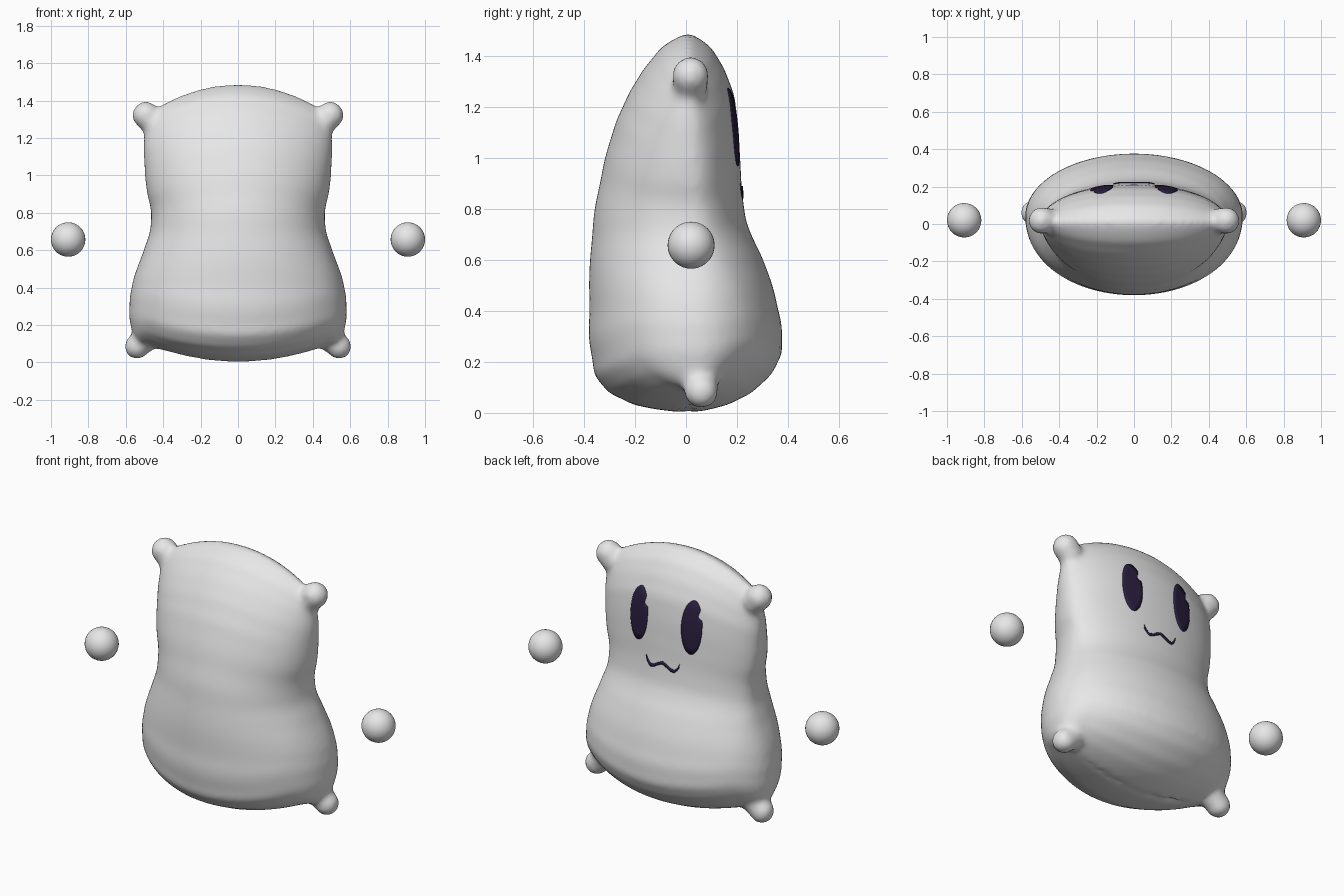
import bpy, bmesh, math
from mathutils import Vector, Matrix
from mathutils.bvhtree import BVHTree

if "Cube" in bpy.data.objects:
    bpy.data.objects.remove(bpy.data.objects["Cube"])


def material(name, rgb):
    m = bpy.data.materials.new(name)
    m.use_nodes = True
    m.diffuse_color = (*rgb, 1)
    m.node_tree.nodes["Principled BSDF"].inputs["Base Color"].default_value = (*rgb, 1)
    return m


fabric = material("pale grey fabric", (0.8, 0.8, 0.8))
ink = material("dark violet ink", (0.022, 0.013, 0.048))


def finish(bm, name, mat):
    bmesh.ops.recalc_face_normals(bm, faces=bm.faces)
    for f in bm.faces:
        f.smooth = True
    me = bpy.data.meshes.new(name)
    bm.to_mesh(me)
    bm.free()
    me.materials.append(mat)
    ob = bpy.data.objects.new(name, me)
    bpy.context.collection.objects.link(ob)
    return ob


def curve(keys, t):
    """Smooth interpolation through (position, value) keys."""
    n = len(keys)
    i = max(0, min(n - 2, sum(k[0] <= t for k in keys) - 1))

    def slope(j):
        a, b = keys[max(j - 1, 0)], keys[min(j + 1, n - 1)]
        return (b[1] - a[1]) / (b[0] - a[0])

    (x0, y0), (x1, y1) = keys[i], keys[i + 1]
    h = x1 - x0
    u = (t - x0) / h
    a, b = y0 + slope(i) * h * u, y1 - slope(i + 1) * h * (1 - u)
    s = u * u * (3 - 2 * u)
    return a * (1 - s) + b * s


# Pillow body: rings follow the side profile, top and bottom edges bow outwards
HEIGHT = 1.49
back = [(0, 0), (0.02, -0.15), (0.05, -0.24), (0.1, -0.32), (0.2, -0.365), (0.4, -0.378),
        (0.7, -0.367), (0.9, -0.337), (1.1, -0.287), (1.2, -0.247), (1.3, -0.195),
        (1.4, -0.122), (1.45, -0.07), (HEIGHT, 0.01)]
belly = [(0, 0.02), (0.02, 0.12), (0.05, 0.2), (0.1, 0.28), (0.2, 0.36), (0.28, 0.375),
         (0.4, 0.362), (0.6, 0.302), (0.7, 0.255), (0.8, 0.228), (1, 0.212), (1.2, 0.195),
         (1.3, 0.168), (1.4, 0.118), (1.45, 0.075), (HEIGHT, 0.01)]
width = [(0.08, 0.54), (0.2, 0.575), (0.3, 0.58), (0.4, 0.57), (0.5, 0.543), (0.6, 0.503),
         (0.75, 0.465), (0.9, 0.487), (1.05, 0.5), (1.2, 0.503), (1.33, 0.49)]
SIDES, RINGS = 96, 70
bm = bmesh.new()
rings = []
for r in range(RINGS + 1):
    s = HEIGHT * (0.5 - 0.5 * math.cos(math.pi * (0.02 + 0.96 * r / RINGS)))
    w = curve(width, 0.08 + s / HEIGHT * 1.25)
    seam = 0.05 - 0.04 * s / HEIGHT
    ring = []
    for k in range(SIDES):
        a = 2 * math.pi * k / SIDES
        x = w * math.cos(a)
        edge = curve(belly if math.sin(a) > 0 else back, s)
        y = seam + (edge - seam) * abs(math.sin(a)) ** (1 if math.sin(a) > 0 else 0.92)
        low = min(0.4 * x * x, 0.09)
        high = HEIGHT - 0.65 * x * x
        ring.append(bm.verts.new((x, y, low + (high - low) * s / HEIGHT)))
    rings.append(ring)
for p, q in zip(rings, rings[1:]):
    for k in range(SIDES):
        n = (k + 1) % SIDES
        bm.faces.new((p[k], p[n], q[n], q[k]))
bm.faces.new(rings[0][::-1])
bm.faces.new(rings[-1])

# Corner knobs, blended into the body by the remesh
for side in (-1, 1):
    for loc, rad in (((0.493, 0.018, 1.322), 0.073), ((0.465, 0.018, 1.29), 0.07),
                     ((0.54, 0.06, 0.085), 0.068), ((0.5, 0.06, 0.12), 0.07)):
        pos = Vector((loc[0] * side, loc[1], loc[2]))
        bmesh.ops.create_uvsphere(bm, u_segments=24, v_segments=16, radius=rad,
                                  matrix=Matrix.Translation(pos))
body = finish(bm, "pillow_body", fabric)
remesh = body.modifiers.new("Blend", "REMESH")
remesh.mode = "VOXEL"
remesh.voxel_size = 0.016
remesh.use_smooth_shade = True
smooth = body.modifiers.new("Soften", "SMOOTH")
smooth.factor = 0.5
smooth.iterations = 10

# Floating round hands
for side, name in ((1, "left_hand"), (-1, "right_hand")):
    bm = bmesh.new()
    bmesh.ops.create_uvsphere(bm, u_segments=32, v_segments=20, radius=0.092)
    hand = finish(bm, name, fabric)
    hand.location = (0.908 * side, 0.02, 0.657)

# Face plates, laid on the belly surface
surface = BVHTree.FromObject(body, bpy.context.evaluated_depsgraph_get())


def on_body(x, z, lift):
    hit = surface.ray_cast(Vector((x, 2, z)), Vector((0, -1, 0)))[0]
    return (x, hit.y + lift, z)


def strip(bm, rows, closed):
    for p, q in zip(rows, rows[1:]):
        for k in range(len(p) if closed else len(p) - 1):
            n = (k + 1) % len(p)
            bm.faces.new((p[k], p[n], q[n], q[k]))


def eye(name, cx, cz):
    notch, gap = Vector((-0.057, 0.078)), 0.024
    outline = []
    for k in range(72):
        a = 2 * math.pi * k / 72
        p = Vector((0.061 * math.cos(a), 0.152 * math.sin(a)))
        while (p - notch).length < gap:
            p *= 0.97
        outline.append(p)
    bm = bmesh.new()
    rows = [[bm.verts.new(on_body(cx + p.x * f, cz + p.y * f, lift)) for p in outline]
            for f, lift in ((1, -0.004), (1, 0.005), (0.75, 0.005), (0.5, 0.005), (0.2, 0.005))]
    strip(bm, rows, True)
    bm.faces.new(rows[-1])
    finish(bm, name, ink)


eye("left_eye", 0.172, 1.12)
eye("right_eye", -0.172, 1.12)

# Wavy mouth
half = [(0, 0.88), (0.03, 0.866), (0.065, 0.85), (0.09, 0.859), (0.11, 0.89)]
bm = bmesh.new()
rows = [[], [], [], []]
for i in range(-24, 25):
    x = 0.11 * i / 24
    z = curve(half, abs(x))
    for row, (dz, lift) in zip(rows, ((-0.008, -0.004), (-0.008, 0.005), (0.008, 0.005), (0.008, -0.004))):
        row.append(bm.verts.new(on_body(x, z + dz, lift)))
strip(bm, rows, False)
finish(bm, "mouth", ink)
